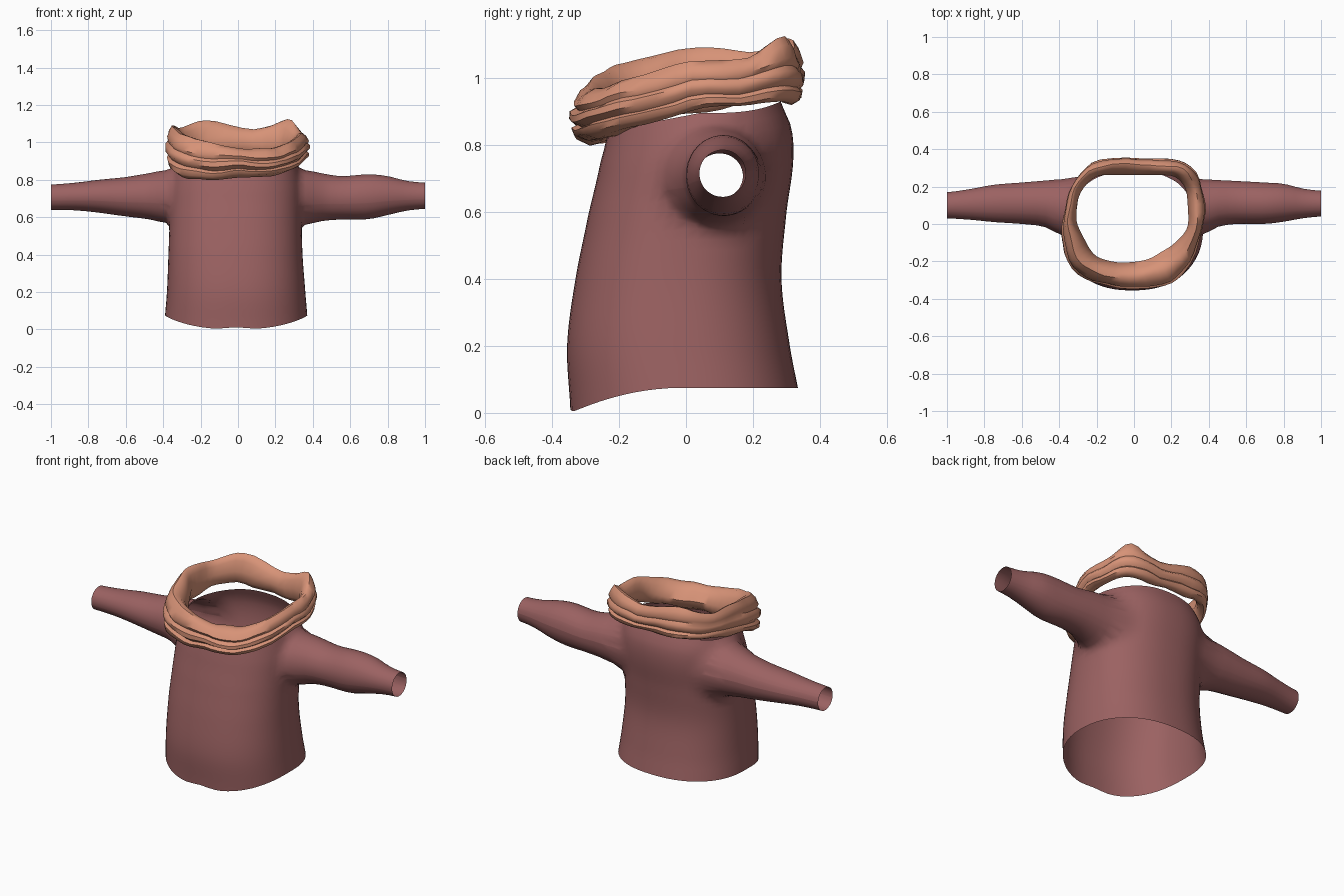
import bpy, bmesh, math
from mathutils import noise, Vector

if "Cube" in bpy.data.objects:
    bpy.data.objects.remove(bpy.data.objects["Cube"])


def material(name, color):
    m = bpy.data.materials.new(name)
    m.diffuse_color = (*color, 1)
    m.use_nodes = True
    m.node_tree.nodes["Principled BSDF"].inputs["Base Color"].default_value = m.diffuse_color
    return m


def finish(bm, name, mat, angle):
    bmesh.ops.recalc_face_normals(bm, faces=bm.faces)
    me = bpy.data.meshes.new(name)
    bm.to_mesh(me)
    bm.free()
    ob = bpy.data.objects.new(name, me)
    bpy.context.collection.objects.link(ob)
    me.materials.append(mat)
    bpy.context.view_layer.objects.active = ob
    ob.select_set(True)
    bpy.ops.object.shade_smooth_by_angle(angle=math.radians(angle))
    ob.select_set(False)


def catmull(a, b, c, d, t):
    return [0.5 * (2 * q + (r - p) * t + (2 * p - 5 * q + 4 * r - s) * t * t
                   + (3 * q - p - 3 * r + s) * t ** 3) for p, q, r, s in zip(a, b, c, d)]


def lookup(table, key):
    """Smoothly interpolate rows of a table by their first column."""
    n = len(table)
    i = 0
    while i < n - 2 and key > table[i + 1][0]:
        i += 1
    t = (key - table[i][0]) / (table[i + 1][0] - table[i][0])
    t = min(max(t, 0), 1)
    return catmull(table[max(i - 1, 0)], table[i], table[i + 1], table[min(i + 2, n - 1)], t)[1:]


wine = material("wine_cloth", (0.33, 0.122, 0.122))
peach = material("peach_cloth", (0.68, 0.29, 0.185))

# Torso outline by height: z, front y, back y, left x, right x
TORSO = [(0.0, -0.345, 0.345, -0.395, 0.375), (0.2, -0.355, 0.31, -0.38, 0.36),
         (0.4, -0.33, 0.285, -0.372, 0.345), (0.6, -0.29, 0.30, -0.365, 0.34),
         (0.75, -0.255, 0.32, -0.36, 0.34), (0.85, -0.23, 0.315, -0.34, 0.325),
         (0.94, -0.21, 0.28, -0.31, 0.30)]
# Sleeve outline by distance: |x|, bottom z, top z, front y, back y
RIGHT = [(0.36, 0.56, 0.852, -0.06, 0.24), (0.45, 0.58, 0.835, -0.015, 0.235),
         (0.55, 0.588, 0.82, 0.0, 0.23), (0.70, 0.59, 0.83, 0.0, 0.222),
         (0.80, 0.612, 0.82, 0.012, 0.215), (0.90, 0.635, 0.795, 0.03, 0.19),
         (1.0, 0.645, 0.785, 0.04, 0.178)]
LEFT = [(0.385, 0.57, 0.852, -0.06, 0.24), (0.48, 0.59, 0.835, -0.015, 0.232),
        (0.60, 0.605, 0.815, 0.0, 0.222), (0.75, 0.625, 0.80, 0.01, 0.21),
        (0.87, 0.637, 0.785, 0.022, 0.188), (1.0, 0.64, 0.775, 0.03, 0.17)]


def spow(v, p):
    return math.copysign(abs(v) ** p, v)


# Torso tube with a dipping front hem and a lower front neckline
SEG, ROWS = 64, 26
bm = bmesh.new()
grid = []
for r in range(ROWS + 1):
    ring = []
    for s in range(SEG):
        a = 2 * math.pi * s / SEG
        c, d = spow(math.cos(a), 0.87), spow(math.sin(a), 0.87)
        hem = 0.075 * (1 - max(0, -d) ** 2)
        if d < 0:
            hem += 0.012 * math.exp(-(c / 0.2) ** 2) * d * d
        neck = 0.895 + 0.035 * max(0, d) ** 3 - 0.05 * max(0, -d)
        z = hem + (neck - hem) * r / ROWS
        f, b, x0, x1 = lookup(TORSO, z)
        ring.append(bm.verts.new(((x0 + x1) / 2 + c * (x1 - x0) / 2,
                                  (f + b) / 2 + d * (b - f) / 2, z)))
    grid.append(ring)
for r in range(ROWS):
    for s in range(SEG):
        t = (s + 1) % SEG
        bm.faces.new((grid[r][s], grid[r][t], grid[r + 1][t], grid[r + 1][s]))

# Armholes, each one extruded outward into an open sleeve
HY, HZ, RY, RZ = 0.09, 0.705, 0.165, 0.155
for side, table in ((1, RIGHT), (-1, LEFT)):
    hole = set()
    for f in bm.faces:
        p = f.calc_center_median()
        if 0.2 < p.x * side < 0.42 and ((p.y - HY) / RY) ** 2 + ((p.z - HZ) / RZ) ** 2 < 1:
            hole.add(f)
    edges = [e for e in {e for f in hole for e in f.edges}
             if sum(f in hole for f in e.link_faces) == 1]
    bmesh.ops.delete(bm, geom=list(hole), context='FACES')
    ang = {}
    for v in {v for e in edges for v in e.verts}:
        a = math.atan2((v.co.z - HZ) / RZ, (v.co.y - HY) / RY)
        v.co.y, v.co.z = HY + RY * math.cos(a), HZ + RZ * math.sin(a)
        ang[v] = a
    start = table[0][0]
    root = list(ang)
    for k in range(15):
        x = start + (1 - start) * k / 14
        z0, z1, y0, y1 = lookup(table, x)
        old = {tuple(v.co): ang[v] for v in ang}
        geom = bmesh.ops.extrude_edge_only(bm, edges=edges)["geom"]
        edges = [g for g in geom if isinstance(g, bmesh.types.BMEdge)]
        ang = {g: old[tuple(g.co)] for g in geom if isinstance(g, bmesh.types.BMVert)}
        for v, a in ang.items():
            v.co = (side * x, (y0 + y1) / 2 + math.cos(a) * (y1 - y0) / 2,
                    (z0 + z1) / 2 + math.sin(a) * (z1 - z0) / 2)
    # Soften the armhole seam
    for _ in range(3):
        bmesh.ops.smooth_vert(bm, verts=root, factor=0.5, use_axis_x=True,
                              use_axis_y=True, use_axis_z=True)
finish(bm, "tunic_with_sleeves", wine, 80)

# Cowl path: outer x, y, inner x, y, bottom z, top z
COWL = [(0.375, 0.02, 0.29, 0.0, 0.90, 1.05), (0.365, 0.2, 0.28, 0.16, 0.92, 1.06),
        (0.28, 0.325, 0.22, 0.25, 0.925, 1.12), (0.1, 0.345, 0.08, 0.26, 0.925, 1.07),
        (-0.18, 0.345, -0.16, 0.26, 0.93, 1.12), (-0.31, 0.24, -0.27, 0.2, 0.93, 1.08),
        (-0.365, 0.08, -0.31, 0.05, 0.90, 1.09), (-0.385, -0.06, -0.28, -0.06, 0.88, 1.08),
        (-0.33, -0.24, -0.22, -0.16, 0.82, 1.04), (-0.18, -0.32, -0.12, -0.2, 0.80, 1.0),
        (0.02, -0.345, 0.0, -0.2, 0.815, 0.97), (0.2, -0.315, 0.12, -0.17, 0.82, 0.97),
        (0.31, -0.2, 0.22, -0.1, 0.85, 1.0)]
# Folded cross-section: inner-to-outer, bottom-to-top
FOLDS = [(0.35, 0.05), (0.65, 0), (0.9, 0.08), (0.95, 0.2), (0.82, 0.27), (1, 0.38),
         (1, 0.52), (0.86, 0.6), (0.93, 0.7), (0.8, 0.88), (0.6, 1), (0.4, 0.97),
         (0.2, 0.8), (0, 0.5), (0.1, 0.2)]
bm = bmesh.new()
rings = []
N, STEP = len(COWL), 4
for i in range(N):
    for k in range(STEP):
        ox, oy, ix, iy, zb, zt = catmull(*(COWL[(i + j) % N] for j in (-1, 0, 1, 2)), k / STEP)
        ring = []
        for u, v in FOLDS:
            p = Vector((ix + (ox - ix) * u, iy + (oy - iy) * u, zb + (zt - zb) * v))
            ring.append(bm.verts.new(p + noise.noise_vector(p * 9) * 0.012))
        rings.append(ring)
M = len(FOLDS)
for i, ring in enumerate(rings):
    nxt = rings[(i + 1) % len(rings)]
    for j in range(M):
        bm.faces.new((ring[j], nxt[j], nxt[(j + 1) % M], ring[(j + 1) % M]))
finish(bm, "folded_cowl", peach, 50)
